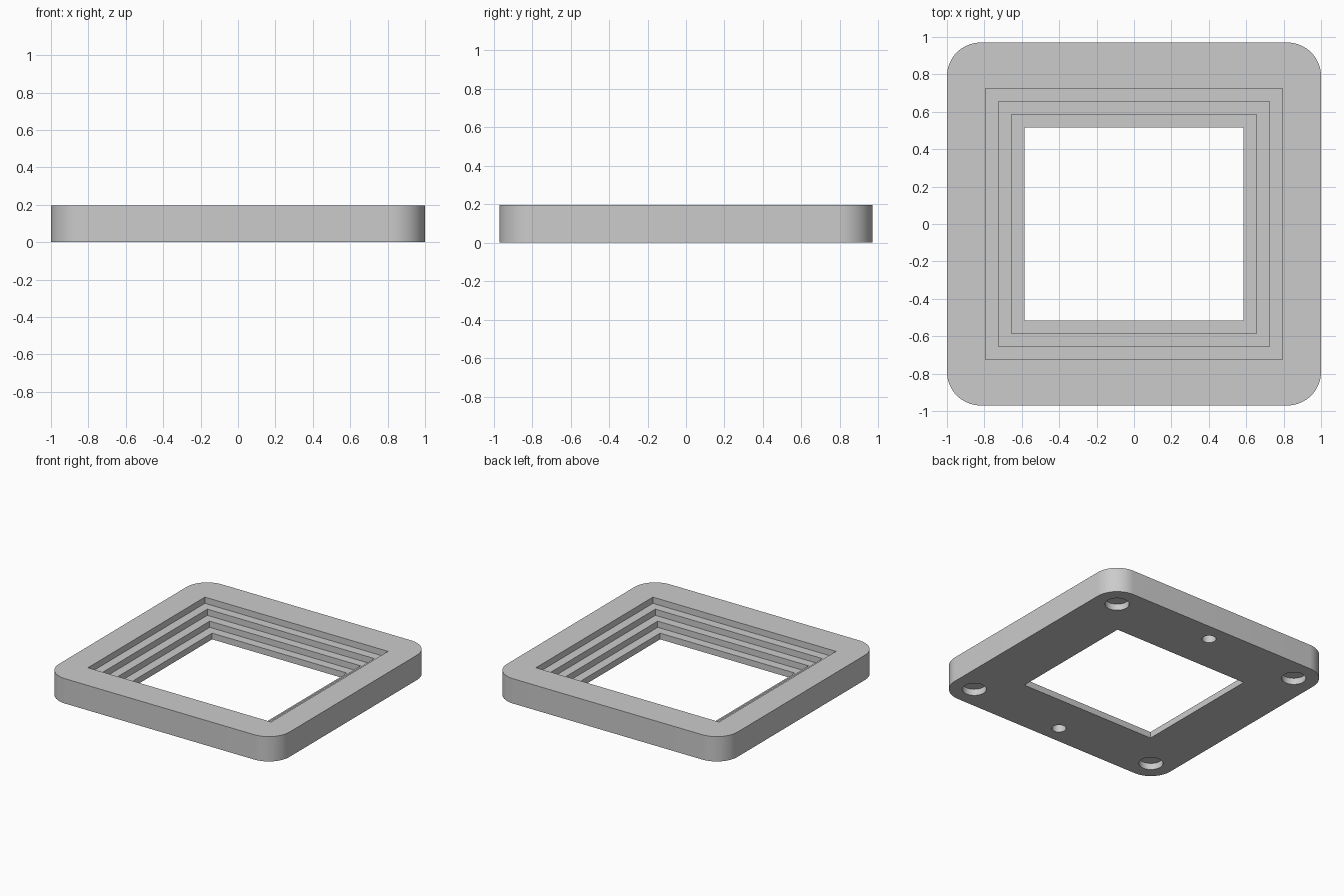
import bpy, bmesh, math

cube = bpy.data.objects.get("Cube")
if cube:
    bpy.data.objects.remove(cube, do_unlink=True)

HALF_X, HALF_Y, HEIGHT, CORNER = 1.0, 0.97, 0.195, 0.18
STEPS, TREAD = 4, 0.07
RISE = HEIGHT / STEPS

grey = bpy.data.materials.new("plain grey")
grey.use_nodes = True
colour = (0.6, 0.6, 0.6, 1)
grey.diffuse_color = colour
grey.node_tree.nodes["Principled BSDF"].inputs["Base Color"].default_value = colour


def prism(name, outline, z0, z1):
    """Extrude a closed xy outline from z0 to z1."""
    bm = bmesh.new()
    base = bm.faces.new([bm.verts.new((x, y, z0)) for x, y in outline])
    top = bmesh.ops.extrude_face_region(bm, geom=[base])["geom"]
    verts = [v for v in top if isinstance(v, bmesh.types.BMVert)]
    bmesh.ops.translate(bm, vec=(0, 0, z1 - z0), verts=verts)
    bmesh.ops.recalc_face_normals(bm, faces=bm.faces)
    mesh = bpy.data.meshes.new(name)
    bm.to_mesh(mesh)
    bm.free()
    mesh.materials.append(grey)
    obj = bpy.data.objects.new(name, mesh)
    bpy.context.collection.objects.link(obj)
    return obj


def arc(cx, cy, r, start, sweep, n):
    angles = [math.radians(start + sweep * i / n) for i in range(n + 1)]
    return [(cx + r * math.cos(a), cy + r * math.sin(a)) for a in angles]


def circle(cx, cy, r):
    return arc(cx, cy, r, 0, 360, 48)[:-1]


def rectangle(hx, hy):
    return [(-hx, -hy), (hx, -hy), (hx, hy), (-hx, hy)]


# Rounded slab
cx, cy = HALF_X - CORNER, HALF_Y - CORNER
outline = []
for i, (sx, sy) in enumerate([(1, 1), (-1, 1), (-1, -1), (1, -1)]):
    outline += arc(sx * cx, sy * cy, CORNER, 90 * i, 90, 16)
frame = prism("stepped_frame", outline, 0, HEIGHT)

# Terraced opening: each lower step is narrower, the last goes through
cutters = []
for i in range(STEPS):
    floor = HEIGHT - RISE * (i + 1) if i < STEPS - 1 else -0.1
    hx, hy = 0.795 - TREAD * i, 0.725 - TREAD * i
    cutters.append(prism("step_cutter", rectangle(hx, hy), floor, HEIGHT + 0.1))

# Blind holes in the underside: four corner sockets and two small pilot holes
for sy in (-1, 1):
    for sx in (-1, 1):
        cutters.append(prism("socket_cutter", circle(sx * cx, sy * cy, 0.086), -0.1, 0.05))
    cutters.append(prism("pilot_cutter", circle(0, sy * 0.83, 0.05), -0.1, 0.12))

for cutter in cutters:
    cutter.hide_render = True
    mod = frame.modifiers.new("cut", "BOOLEAN")
    mod.operation = "DIFFERENCE"
    mod.solver = "EXACT"
    mod.object = cutter

# Bake the cuts and discard the cutters
bpy.context.view_layer.update()
depsgraph = bpy.context.evaluated_depsgraph_get()
baked = bpy.data.meshes.new_from_object(frame.evaluated_get(depsgraph))
frame.modifiers.clear()
frame.data = baked
frame.data.name = "stepped_frame"
for cutter in cutters:
    bpy.data.objects.remove(cutter, do_unlink=True)

# Smooth rounded corners and holes, keep edges sharp
bpy.ops.object.select_all(action="DESELECT")
frame.select_set(True)
bpy.context.view_layer.objects.active = frame
bpy.ops.object.shade_smooth_by_angle(angle=math.radians(30))
